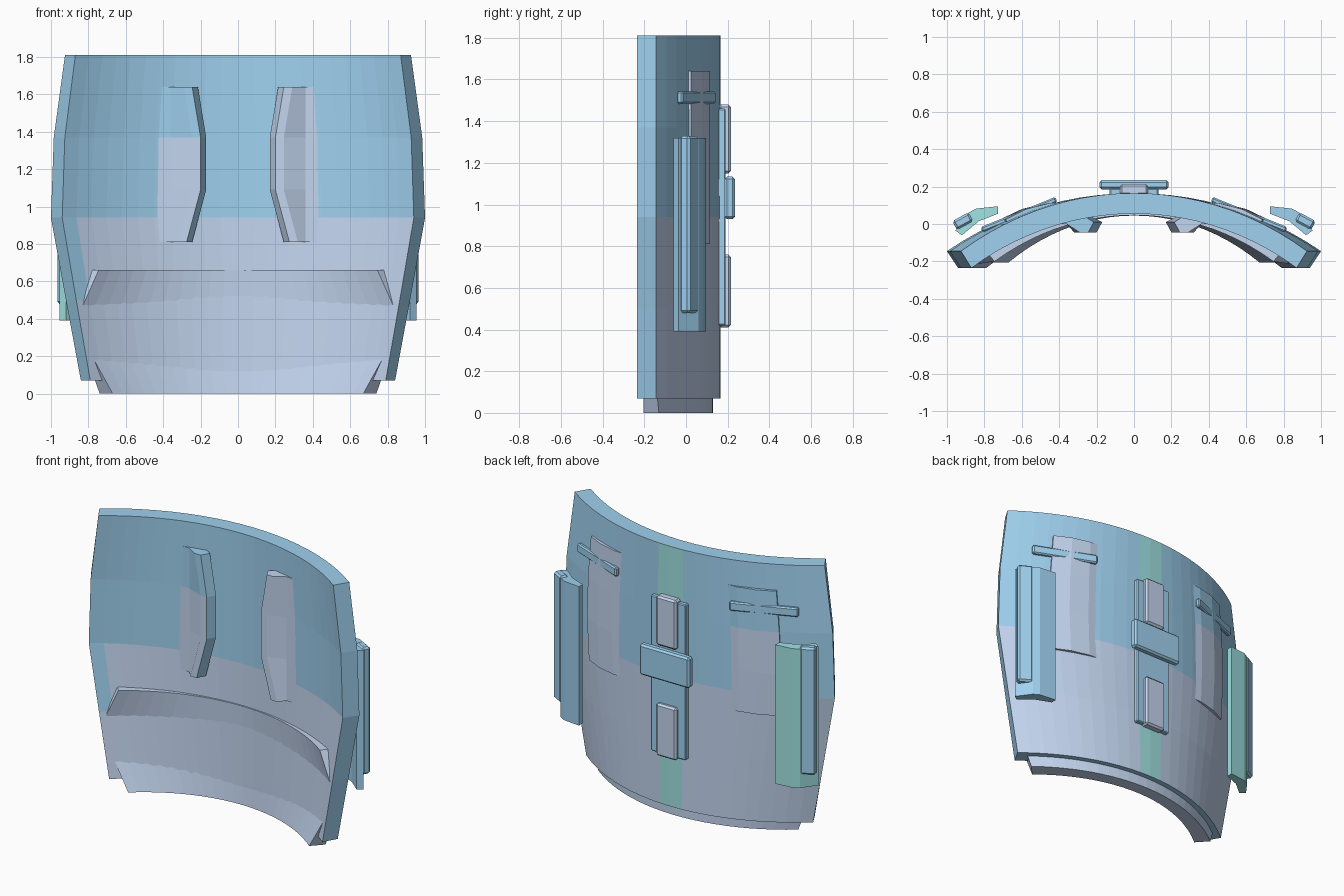
import bpy, bmesh, math
from mathutils import Matrix

if "Cube" in bpy.data.objects:
    bpy.data.objects.remove(bpy.data.objects["Cube"])

def mat(name, c):
    m = bpy.data.materials.new(name)
    m.diffuse_color = (*c, 1)
    m.use_nodes = True
    m.node_tree.nodes["Principled BSDF"].inputs["Base Color"].default_value = m.diffuse_color
    return m

MATS = [mat("blue", (0.35, 0.64, 0.87)), mat("slate", (0.55, 0.67, 0.87)), mat("teal", (0.36, 0.77, 0.77))]
BLUE, SLATE, TEAL = 0, 1, 2
T = math.radians(33.9)
N = 22

def finish(name, bm, paint):
    """paint is a material index or a function of (centre, normal)."""
    bmesh.ops.recalc_face_normals(bm, faces=bm.faces)
    for f in bm.faces:
        f.material_index = paint(f.calc_center_median(), f.normal) if callable(paint) else paint
    me = bpy.data.meshes.new(name)
    bm.to_mesh(me)
    bm.free()
    for m in MATS:
        me.materials.append(m)
    ob = bpy.data.objects.new(name, me)
    bpy.context.collection.objects.link(ob)
    return ob

def arc(half, y_mid, y_end):
    """Flattened arc from -half to half."""
    pts = []
    for i in range(N + 1):
        t = T * (2 * i / N - 1)
        k = (1 - math.cos(t)) / (1 - math.cos(T))
        pts.append((half * math.sin(t) / math.sin(T), y_mid + (y_end - y_mid) * k))
    return pts

def loft(name, rings, paint, shell=False):
    """Skin closed rings [(z, points)]; shell caps are strips of quads."""
    bm = bmesh.new()
    rows = [[bm.verts.new((x, y, z)) for x, y in pts] for z, pts in rings]
    n = len(rows[0])
    for a, b in zip(rows, rows[1:]):
        for i in range(n):
            j = (i + 1) % n
            bm.faces.new((a[i], a[j], b[j], b[i]))
    for r in (rows[0], rows[-1]):
        if shell:
            for i in range(n // 2 - 1):
                bm.faces.new((r[i], r[i + 1], r[n - 2 - i], r[n - 1 - i]))
        else:
            bm.faces.new(r)
    return finish(name, bm, paint)

def box(name, size, loc, paint, angle=0, bevel=0.012):
    bm = bmesh.new()
    bmesh.ops.create_cube(bm, size=1, matrix=Matrix.Translation(loc)
                          @ Matrix.Rotation(angle, 4, 'Z') @ Matrix.Diagonal((*size, 1)))
    bmesh.ops.bevel(bm, geom=bm.edges[:], offset=bevel, segments=1, affect='EDGES')
    return finish(name, bm, paint)

# Curved main plate: one section, scaled sideways at each height
def plate_paint(c, n):
    if abs(n.z) > 0.7 or (abs(c.x) > 0.8 and n.y < 0.1 and abs(n.x) > 0.75):
        return BLUE
    if n.y > 0 and abs(c.x) < 0.1:
        return TEAL
    if c.z > 0.94 or (n.y < 0 and c.x < -0.82 and c.z > 0.5):
        return BLUE
    return SLATE

SCALE = [(0.07, 0.84), (0.5, 0.92), (0.94, 1.0), (1.37, 0.985), (1.81, 0.925)]
loft("main_plate", [(z, arc(0.94 * s, 0.055, -0.235) + arc(s, 0.165, -0.145)[::-1])
                    for z, s in SCALE], plate_paint, True)

# Bottom lip and inner shelf, wedges growing out of the inner wall
loft("bottom_lip", [(0.0, arc(0.67, 0.045, -0.205) + arc(0.74, 0.13, -0.13)[::-1]),
                    (0.2, arc(0.78, 0.062, -0.205) + arc(0.81, 0.13, -0.15)[::-1])], SLATE, True)
loft("inner_shelf", [(0.47, arc(0.83, 0.058, -0.213) + arc(0.86, 0.1, -0.19)[::-1]),
                     (0.66, arc(0.745, 0.047, -0.2) + arc(0.79, 0.1, -0.15)[::-1])], SLATE, True)

for s, side in ((-1, "left"), (1, "right")):
    # Fin passing through the wall: ridge inside, shallow panel outside
    front = [(0.36, 0.0), (0.245, -0.045), (0.20, -0.045), (0.17, 0.01)]
    back = [(0.40, 0.115), (0.47, 0.112), (0.60, 0.08), (0.715, 0.025), (0.70, -0.01)]
    rings = []
    for z, d, k in ((0.81, 0.075, 0.98), (1.09, 0, 1), (1.37, 0, 0.99), (1.64, 0.045, 0.96)):
        pts = [(x + (d if i else 0), y) for i, (x, y) in enumerate(front)]
        rings.append((z, [(s * x, y) for x, y in pts + [(x * k, y) for x, y in back]]))
    loft(side + "_fin", rings,
         (lambda c, n: BLUE if c.z > 1.37 or n.x > 0.7 else SLATE) if s < 0 else SLATE)

    # Curved outer pad with a narrow bar on it
    pad = [(0.727, 0.055), (0.727, 0.095), (0.845, 0.082), (0.885, 0.06),
           (0.955, -0.035), (0.92, -0.06), (0.83, 0.015)]
    loft(side + "_pad", [(z, [(s * x, y) for x, y in pad]) for z in (0.39, 1.32)],
         TEAL if s < 0 else BLUE)
    box(side + "_pad_bar", (0.1, 0.055, 0.85), (s * 0.915, 0.015, 0.905), BLUE, -s * 0.5)

    # Short strap above the pad
    box(side + "_strap", (0.43, 0.03, 0.06), (s * 0.615, 0.05, 1.513), BLUE, -s * 0.385, 0.008)

# Spine assembly on the back
box("spine_plate", (0.26, 0.04, 1.04), (0, 0.17, 0.94), BLUE, 0, 0.006)
box("spine_crossbar", (0.37, 0.05, 0.205), (0, 0.21, 1.032), BLUE)
for name, z0, z1 in (("spine_upper_block", 1.15, 1.48), ("spine_lower_block", 0.41, 0.76)):
    box(name, (0.15, 0.06, z1 - z0), (0, 0.185, (z0 + z1) / 2), SLATE)
